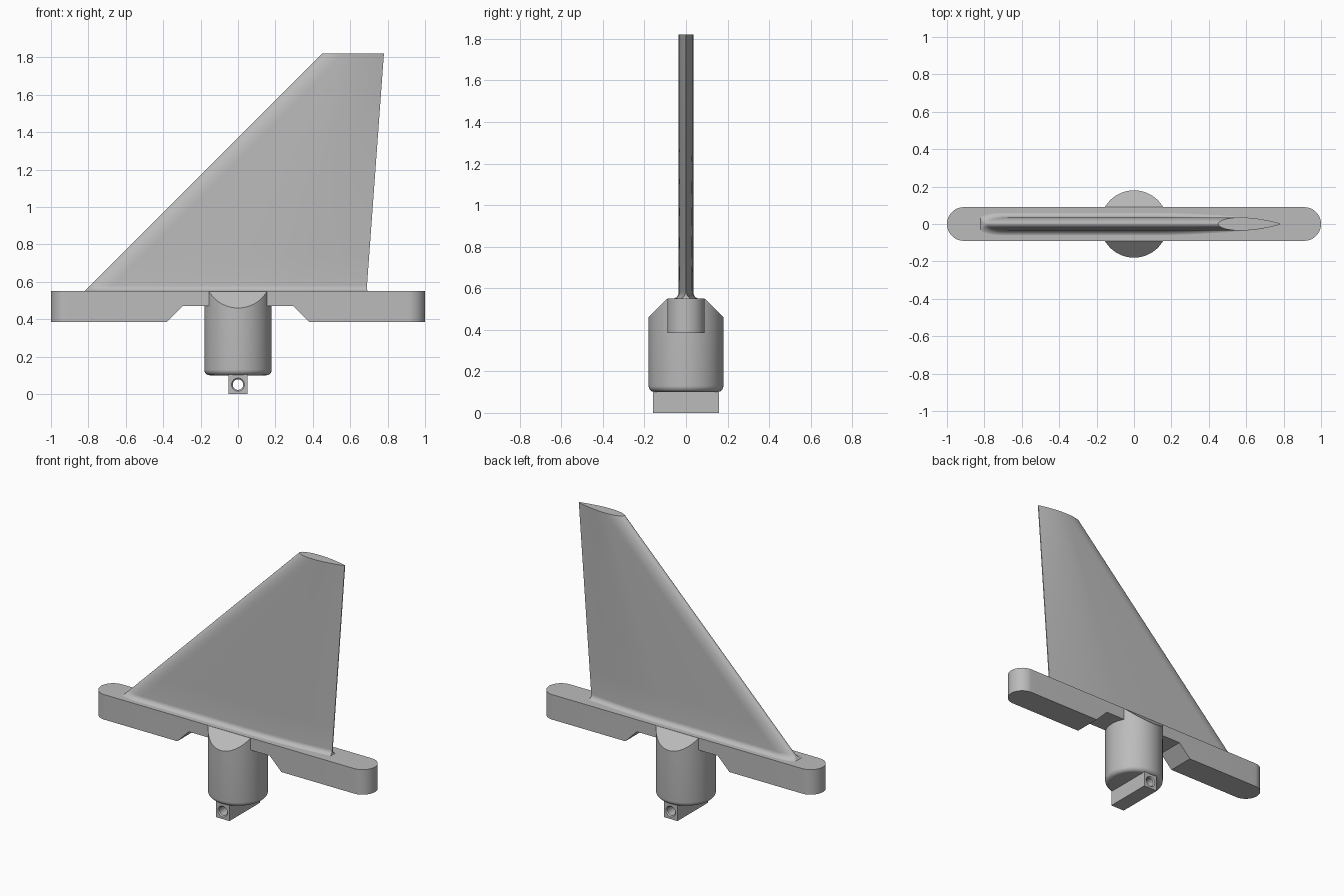
import bpy, bmesh, math
from mathutils import Matrix, Vector

if "Cube" in bpy.data.objects:
    bpy.data.objects.remove(bpy.data.objects["Cube"])

grey = bpy.data.materials.new("plain grey")
grey.use_nodes = True
colour = (0.5, 0.5, 0.5, 1)
grey.diffuse_color = colour
grey.node_tree.nodes["Principled BSDF"].inputs["Base Color"].default_value = colour


def loft(name, rings):
    """Skin closed rings of equal length and cap both ends."""
    bm = bmesh.new()
    loops = [[bm.verts.new(p) for p in ring] for ring in rings]
    n = len(loops[0])
    for a, b in zip(loops, loops[1:]):
        for i in range(n):
            j = (i + 1) % n
            bm.faces.new((a[i], a[j], b[j], b[i]))
    bm.faces.new(loops[0][::-1])
    bm.faces.new(loops[-1])
    bmesh.ops.recalc_face_normals(bm, faces=bm.faces)
    mesh = bpy.data.meshes.new(name)
    bm.to_mesh(mesh)
    bm.free()
    mesh.materials.append(grey)
    ob = bpy.data.objects.new(name, mesh)
    bpy.context.collection.objects.link(ob)
    return ob


def lathe(name, profile, sides=64):
    """Round solid about z from (radius, z) pairs."""
    turns = [math.tau * i / sides for i in range(sides)]
    return loft(name, [[(r * math.cos(t), r * math.sin(t), z) for t in turns]
                       for r, z in profile])


def prism(name, outline, axis, low, high):
    """Extrude a 2D outline along the x, y or z axis."""
    def place(p, d):
        q = list(p)
        q.insert(axis, d)
        return q
    return loft(name, [[place(p, d) for p in outline] for d in (low, high)])


def cut(ob, cutter, operation='DIFFERENCE'):
    mod = ob.modifiers.new("cut", 'BOOLEAN')
    mod.object, mod.operation, mod.solver = cutter, operation, 'EXACT'
    bpy.context.view_layer.objects.active = ob
    bpy.ops.object.modifier_apply(modifier=mod.name)
    bpy.data.objects.remove(cutter)


# Base bar with round ends and a bevelled notch underneath
half_w = 0.09
ends = []
for side in (1, -1):
    for i in range(25):
        t = math.pi * (i / 24 - 0.5)
        ends.append((side * (1 - half_w + half_w * math.cos(t)),
                     side * half_w * math.sin(t)))
bar = prism("base_bar", ends, 2, 0.385, 0.55)
notch = [(-0.48, 0.285), (-0.295, 0.47), (0.295, 0.47), (0.48, 0.285)]
cut(bar, prism("notch_cutter", notch, 1, -0.3, 0.3))

# Round socket with a filleted foot and sloping shoulders
foot = 0.03
arc = [math.pi / 2 * i / 8 for i in range(9)]
profile = [(0.18 - foot + foot * math.sin(a), 0.1 + foot - foot * math.cos(a)) for a in arc]
socket = lathe("socket", profile + [(0.18, 0.549)])
shoulder = [(-0.3, 0), (0.3, 0), (0.3, 0.34), (0.09, 0.55), (-0.09, 0.55), (-0.3, 0.34)]
cut(socket, prism("shoulder_cutter", shoulder, 0, -0.3, 0.3), 'INTERSECT')

# Tab below the socket with a countersunk through hole
tab_half = 0.05
tab = prism("pin_tab", [(-tab_half, 0), (tab_half, 0), (tab_half, 0.11), (-tab_half, 0.11)],
            1, -0.16, 0.16)
hole = lathe("hole_cutter", [(0.045, -0.17), (0.028, -0.153), (0.028, 0.153), (0.045, 0.17)], 32)
hole.data.transform(Matrix.Translation((0, 0, tab_half)) @ Matrix.Rotation(math.pi / 2, 4, 'X'))
cut(tab, hole)


# Swept fin: round nose, flat middle, thin tail, fillet at the root
def fin_ring(z, spread):
    lead = z - 1.37
    trail = 0.69 + (z - 0.585) * 0.073
    nose = 0.12
    tail = 0.1 + 0.32 * (trail - lead)
    half = 0.035
    upper = []
    for i in range(13):
        a = math.pi / 2 * i / 12
        upper.append((lead + nose * (1 - math.cos(a)), half * math.sin(a)))
    for i in range(17):
        u = i / 16
        upper.append((trail - tail * (1 - u), half - (half - 0.003) * u ** 1.8))
    pts = [Vector(p) for p in upper + [(x, -y) for x, y in upper[:0:-1]]]
    ring = []
    for i, p in enumerate(pts):
        along = pts[(i + 1) % len(pts)] - pts[i - 1]
        normal = Vector((-along.y, along.x)).normalized()
        q = p + normal * spread
        ring.append((max(q.x, lead), q.y, z))
    return ring


fillet = 0.032
rings = []
for i in range(8):
    a = math.pi / 2 * i / 8
    rings.append(fin_ring(0.549 + fillet * (1 - math.cos(a)), fillet * (1 - math.sin(a))))
for i in range(9):
    rings.append(fin_ring(0.549 + fillet + (1.82 - 0.549 - fillet) * i / 8, 0))
fin = loft("fin", rings)

# Smooth curved surfaces, keep hard edges
bpy.ops.object.select_all(action='DESELECT')
for ob in (bar, socket, tab, fin):
    ob.select_set(True)
bpy.context.view_layer.objects.active = fin
bpy.ops.object.shade_smooth_by_angle(angle=math.radians(30))
